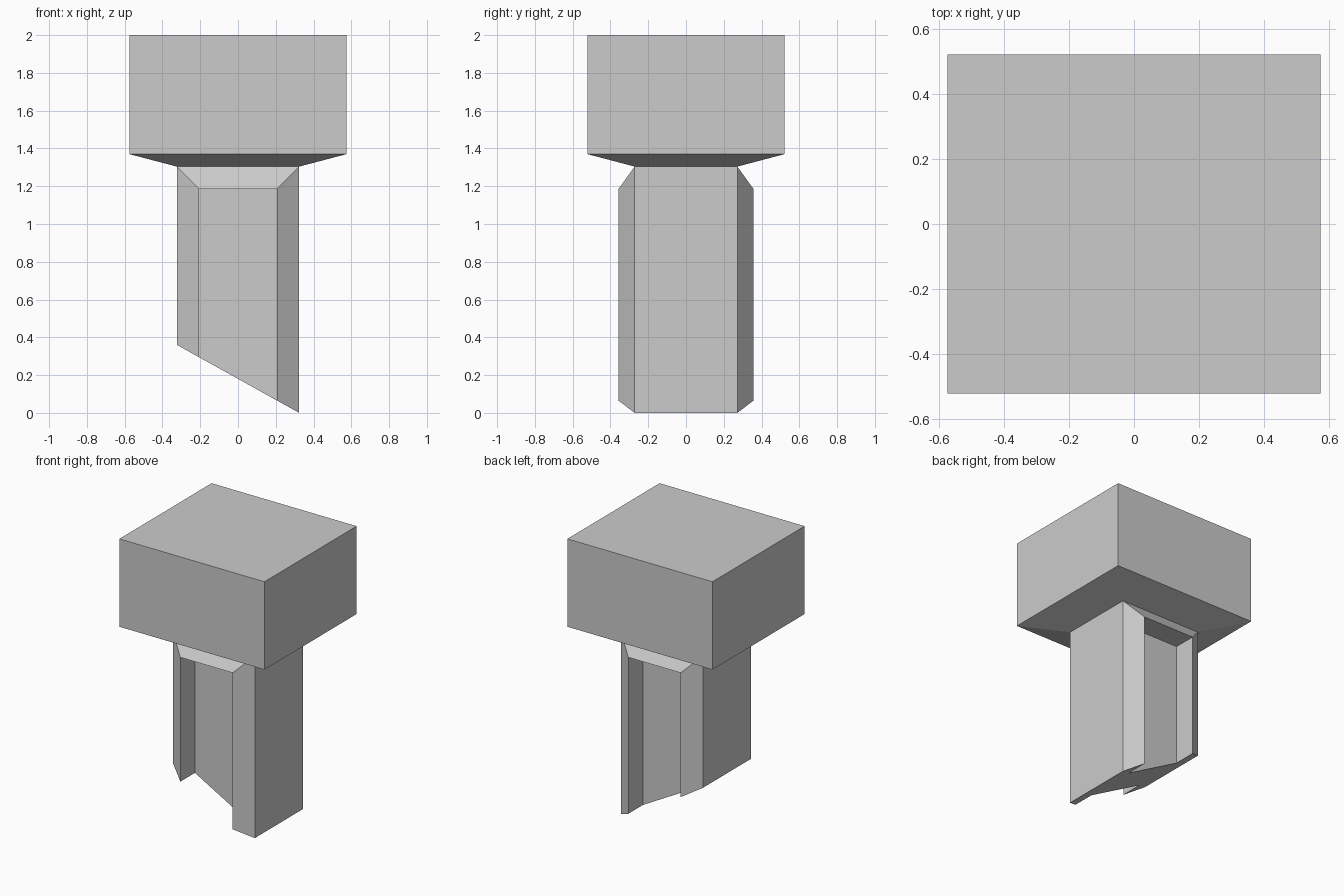
import bpy, bmesh

if "Cube" in bpy.data.objects:
    bpy.data.objects.remove(bpy.data.objects["Cube"])


def make_object(name, build):
    bm = bmesh.new()
    build(bm)
    bmesh.ops.recalc_face_normals(bm, faces=bm.faces)
    mesh = bpy.data.meshes.new(name)
    bm.to_mesh(mesh)
    bm.free()
    obj = bpy.data.objects.new(name, mesh)
    bpy.context.collection.objects.link(obj)


def rect(x, y):
    return [(-x, -y), (x, -y), (x, y), (-x, y)]


def bridge(bm, a, b):
    for i in range(len(a)):
        j = (i + 1) % len(a)
        bm.faces.new((a[i], a[j], b[j], b[i]))


SIDE_X, SIDE_Y = 0.324, 0.272     # stem sides
LIP_X, LIP_Y = 0.207, 0.357       # outer edges of the flanges
FLOOR_Y = 0.192                   # channel floor
NECK_Z, LIP_Z, HEAD_Z = 1.304, 1.186, 1.37


# Head: box with a tapered underside, open where it meets the stem
def head(bm):
    levels = [(SIDE_X, SIDE_Y, NECK_Z), (0.575, 0.522, HEAD_Z), (0.575, 0.522, 2)]
    rings = [[bm.verts.new((x, y, z)) for x, y in rect(w, d)] for w, d, z in levels]
    for a, b in zip(rings, rings[1:]):
        bridge(bm, a, b)
    bm.faces.new(rings[-1])


# Stem: H-shaped section with a slanted foot and sloped flange tops
def stem(bm):
    half = [(-SIDE_X, -SIDE_Y), (-LIP_X, -LIP_Y), (-LIP_X, -FLOOR_Y),
            (LIP_X, -FLOOR_Y), (LIP_X, -LIP_Y), (SIDE_X, -SIDE_Y)]
    profile = half + [(-x, -y) for x, y in half]
    foot = [bm.verts.new((x, y, 0.18 * (1 - x / SIDE_X))) for x, y in profile]
    top = [bm.verts.new((x, y, NECK_Z if abs(x) == SIDE_X else LIP_Z)) for x, y in profile]
    bridge(bm, foot, top)
    bm.faces.new(foot)
    for k in (0, 6):
        bm.faces.new([top[k + i] for i in (0, 1, 4, 5)])   # sloped flange top
        bm.faces.new([top[k + i] for i in (1, 2, 3, 4)])   # channel ceiling


make_object("head", head)
make_object("stem", stem)
